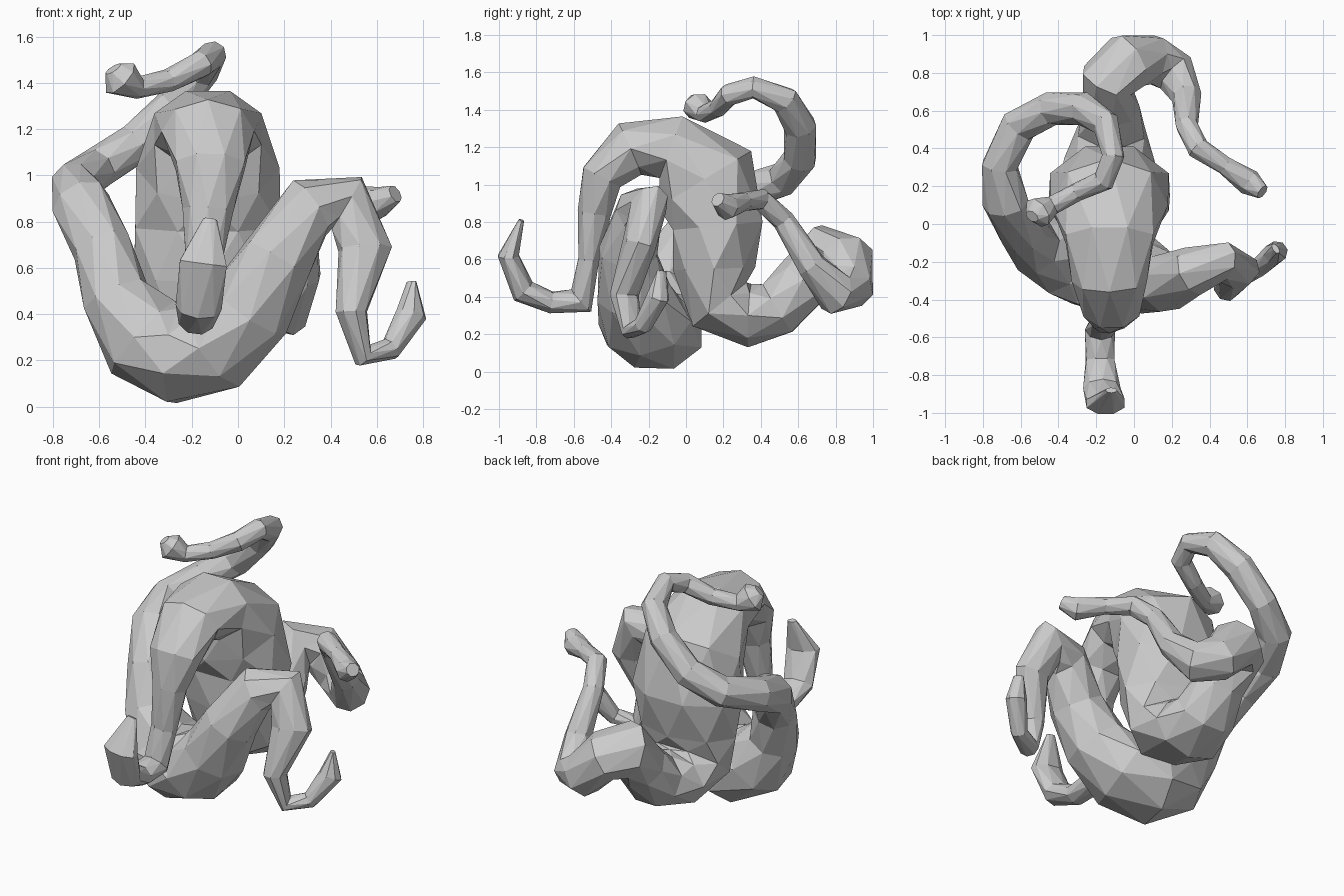
import bpy, bmesh, math
from mathutils import Vector

SIDES = 8


def tube(name, stations, side, start):
    """Faceted tapering limb: stations are (x, y, z, radius, side radius).
    The section frame is carried both ways from station `start`."""
    pts = [Vector(s[:3]) for s in stations]
    n = len(pts)
    tan = []
    for i in range(n):
        a = (pts[i] - pts[max(i - 1, 0)]).normalized()
        b = (pts[min(i + 1, n - 1)] - pts[i]).normalized()
        tan.append((a + b).normalized())
    sides = [None] * n
    for order in (range(start, n), range(start, -1, -1)):
        s = Vector(side)
        for i in order:
            s = (s - tan[i] * s.dot(tan[i])).normalized()
            sides[i] = s
    bm = bmesh.new()
    rings = []
    for i in range(n):
        r, w = stations[i][3:5]
        up = tan[i].cross(sides[i])
        ring = []
        for k in range(SIDES):
            a = math.tau * (k + 0.5 * (i % 2)) / SIDES
            ring.append(bm.verts.new(pts[i] + sides[i] * w * math.cos(a) + up * r * math.sin(a)))
        rings.append(ring)
    # alternate rings are turned half a step, so strips are triangles
    for i in range(n - 1):
        a, b = rings[i], rings[i + 1]
        for k in range(SIDES):
            m = (k + 1) % SIDES
            if i % 2 == 0:
                bm.faces.new((a[k], a[m], b[k]))
                bm.faces.new((a[m], b[m], b[k]))
            else:
                bm.faces.new((a[k], a[m], b[m]))
                bm.faces.new((a[k], b[m], b[k]))
    bm.faces.new(rings[0])
    bm.faces.new(rings[-1])
    bmesh.ops.recalc_face_normals(bm, faces=bm.faces)
    me = bpy.data.meshes.new(name)
    bm.to_mesh(me)
    bm.free()
    ob = bpy.data.objects.new(name, me)
    bpy.context.collection.objects.link(ob)
    return ob


# Arched body: front tail, over the top, thick belly, back tail
tube("arched_body", [
    (-0.12, -0.88, 0.81, 0.015, 0.03),
    (-0.15, -0.95, 0.62, 0.06, 0.11),
    (-0.17, -0.87, 0.43, 0.07, 0.10),
    (-0.18, -0.72, 0.37, 0.06, 0.08),
    (-0.18, -0.56, 0.38, 0.08, 0.08),
    (-0.15, -0.52, 0.60, 0.06, 0.08),
    (-0.13, -0.49, 0.85, 0.09, 0.11),
    (-0.12, -0.45, 1.04, 0.12, 0.16),
    (-0.13, -0.30, 1.19, 0.15, 0.20),
    (-0.13, -0.08, 1.20, 0.19, 0.25),
    (-0.13, 0.10, 1.03, 0.29, 0.31),
    (-0.13, 0.17, 0.78, 0.26, 0.34),
    (-0.13, 0.15, 0.55, 0.22, 0.32),
    (-0.13, 0.18, 0.36, 0.20, 0.28),
    (-0.13, 0.34, 0.30, 0.17, 0.24),
    (-0.12, 0.49, 0.34, 0.16, 0.19),
    (-0.12, 0.62, 0.48, 0.15, 0.15),
    (-0.14, 0.76, 0.63, 0.17, 0.15),
    (-0.03, 0.86, 0.60, 0.14, 0.16),
    (0.10, 0.87, 0.46, 0.13, 0.14),
    (0.22, 0.80, 0.42, 0.12, 0.11),
    (0.28, 0.67, 0.57, 0.08, 0.08),
    (0.28, 0.52, 0.81, 0.06, 0.06),
    (0.34, 0.40, 0.92, 0.06, 0.06),
    (0.48, 0.31, 0.91, 0.05, 0.05),
    (0.61, 0.22, 0.88, 0.07, 0.07),
    (0.68, 0.17, 0.92, 0.04, 0.04),
], (1, 0, 0), 10)

# Cradling coil: right tail, low thick bend, left loop, upper curl
tube("cradle_coil", [
    (0.75, -0.13, 0.54, 0.015, 0.03),
    (0.75, -0.15, 0.40, 0.07, 0.06),
    (0.66, -0.23, 0.25, 0.05, 0.05),
    (0.54, -0.29, 0.22, 0.05, 0.06),
    (0.49, -0.33, 0.41, 0.07, 0.08),
    (0.55, -0.25, 0.68, 0.12, 0.09),
    (0.47, -0.20, 0.88, 0.14, 0.10),
    (0.31, -0.25, 0.86, 0.14, 0.13),
    (0.17, -0.31, 0.64, 0.16, 0.16),
    (0.05, -0.28, 0.42, 0.19, 0.20),
    (-0.09, -0.22, 0.26, 0.20, 0.26),
    (-0.26, -0.17, 0.22, 0.22, 0.28),
    (-0.41, -0.15, 0.30, 0.21, 0.22),
    (-0.53, -0.12, 0.48, 0.15, 0.15),
    (-0.59, -0.04, 0.69, 0.13, 0.12),
    (-0.68, 0.11, 0.88, 0.13, 0.11),
    (-0.71, 0.31, 0.96, 0.10, 0.10),
    (-0.61, 0.52, 1.03, 0.10, 0.09),
    (-0.44, 0.61, 1.14, 0.09, 0.09),
    (-0.27, 0.61, 1.31, 0.09, 0.08),
    (-0.15, 0.53, 1.45, 0.08, 0.07),
    (-0.11, 0.36, 1.52, 0.06, 0.06),
    (-0.16, 0.23, 1.48, 0.06, 0.06),
    (-0.30, 0.17, 1.41, 0.05, 0.05),
    (-0.43, 0.10, 1.38, 0.05, 0.05),
    (-0.51, 0.06, 1.42, 0.09, 0.08),
    (-0.54, 0.04, 1.46, 0.04, 0.03),
], (0, 1, 0), 11)
